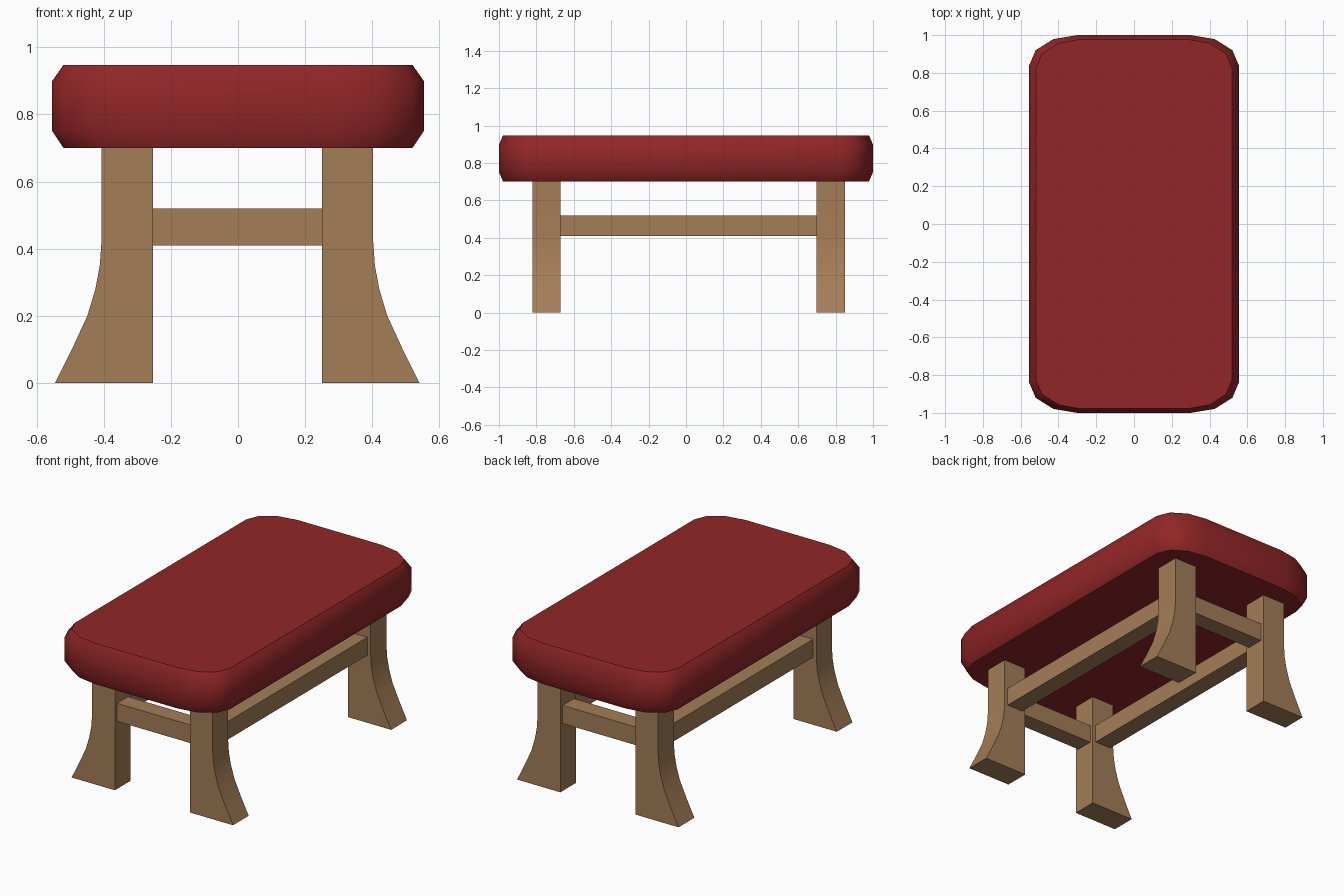
import bpy, bmesh, math

if "Cube" in bpy.data.objects:
    bpy.data.objects.remove(bpy.data.objects["Cube"])


def material(name, rgb):
    m = bpy.data.materials.new(name)
    m.diffuse_color = (*rgb, 1)
    m.use_nodes = True
    m.node_tree.nodes["Principled BSDF"].inputs["Base Color"].default_value = m.diffuse_color
    return m


red = material("red upholstery", (0.287, 0.019, 0.020))
wood = material("brown wood", (0.37, 0.205, 0.095))


def loft(name, rings, mat, smooth=None):
    """Skin a stack of equal-length rings and cap both ends."""
    bm = bmesh.new()
    vs = [[bm.verts.new(p) for p in ring] for ring in rings]
    n = len(vs[0])
    for a, b in zip(vs, vs[1:]):
        for i in range(n):
            j = (i + 1) % n
            bm.faces.new((a[i], a[j], b[j], b[i]))
    bm.faces.new(vs[0])
    bm.faces.new(vs[-1])
    bmesh.ops.recalc_face_normals(bm, faces=bm.faces)
    me = bpy.data.meshes.new(name)
    bm.to_mesh(me)
    bm.free()
    me.materials.append(mat)
    ob = bpy.data.objects.new(name, me)
    bpy.context.collection.objects.link(ob)
    if smooth:
        bpy.ops.object.select_all(action='DESELECT')
        ob.select_set(True)
        bpy.context.view_layer.objects.active = ob
        bpy.ops.object.shade_smooth_by_angle(angle=math.radians(smooth))
    return ob


def box(name, x, y, z, mat):
    ring = lambda h: [(x[0], y[0], h), (x[1], y[0], h), (x[1], y[1], h), (x[0], y[1], h)]
    return loft(name, [ring(z[0]), ring(z[1])], mat)


# Seat cushion: rounded rectangle with chamfered top and bottom
outline = []
for k, (sx, sy) in enumerate([(1, 1), (-1, 1), (-1, -1), (1, -1)]):
    for s in range(4):
        a = math.radians(90 * k + 30 * s)
        outline.append((sx * 0.30 + 0.255 * math.cos(a), sy * 0.84 + 0.16 * math.sin(a)))
levels = [(0.70, 0.937, 0.978), (0.752, 1, 1), (0.898, 1, 1), (0.948, 0.937, 0.978)]
loft("seat_cushion",
     [[(x * fx, y * fy, z) for x, y in outline] for z, fx, fy in levels], red, 40)

# Flared legs: side profile extruded along y, mirrored in x
CX = -0.002
profile = [(0.252, 0), (0.543, 0), (0.493, 0.10), (0.447, 0.20), (0.423, 0.28),
           (0.410, 0.35), (0.405, 0.42), (0.405, 0.702), (0.252, 0.702)]
spans = {"front": (-0.82, -0.67), "back": (0.698, 0.85)}
for end, (y0, y1) in spans.items():
    for side, s in (("left", -1), ("right", 1)):
        loft(f"{end}_{side}_leg",
             [[(CX + s * x, y, z) for x, z in profile] for y in (y0, y1)], wood, 30)

# Rails joining the legs
RZ, INSET = (0.41, 0.52), 0.022
for end, (y0, y1) in spans.items():
    box(f"{end}_rail", (CX - 0.252, CX + 0.252), (y0 + INSET, y1 - INSET), RZ, wood)
for side, s in (("left", -1), ("right", 1)):
    xs = sorted((CX + s * (0.252 + INSET), CX + s * (0.405 - INSET)))
    box(f"{side}_rail", xs, (-0.67, 0.698), RZ, wood)
